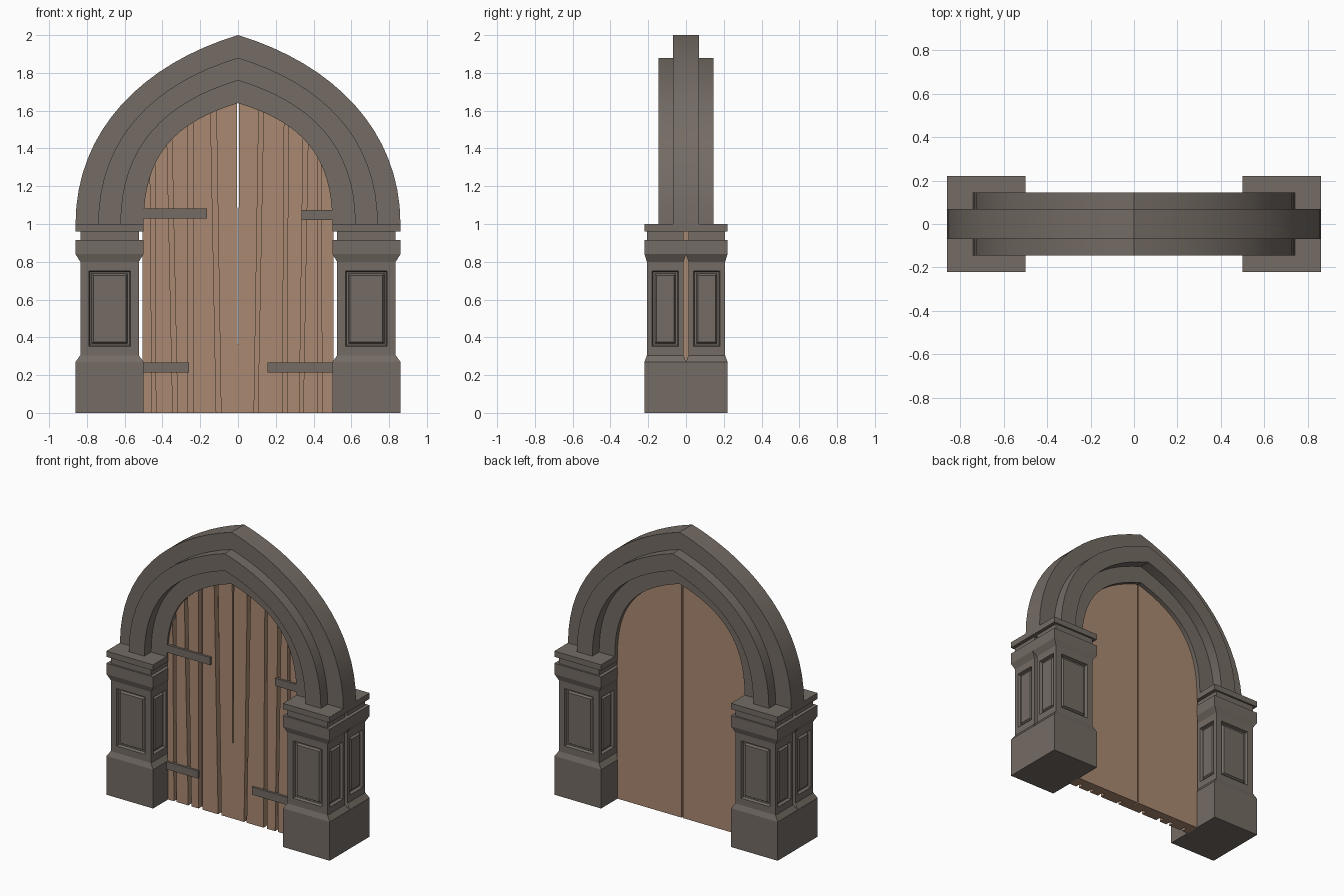
import bpy, bmesh, math
from mathutils import Vector

cube = bpy.data.objects.get("Cube")
if cube:
    bpy.data.objects.remove(cube, do_unlink=True)


def material(name, rgb):
    m = bpy.data.materials.new(name)
    m.use_nodes = True
    m.diffuse_color = (*rgb, 1)
    m.node_tree.nodes["Principled BSDF"].inputs["Base Color"].default_value = (*rgb, 1)
    return m


STONE = material("grey stone", (0.175, 0.148, 0.128))
WOOD = material("brown wood", (0.40, 0.25, 0.165))


def finish(bm, name, mat):
    bmesh.ops.recalc_face_normals(bm, faces=bm.faces)
    me = bpy.data.meshes.new(name)
    bm.to_mesh(me)
    bm.free()
    me.materials.append(mat)
    ob = bpy.data.objects.new(name, me)
    bpy.context.collection.objects.link(ob)
    return ob


def arch_point(w, t):
    """Point on the right half of a pointed arch with half width w."""
    k = w - 0.5
    pts = [(w, 1), (w, 1.37 + 0.36 * k), (0.33 + 0.47 * k, 1.54 + 0.86 * k), (0, 1.14 + w)]
    b = [(1 - t) ** 3, 3 * t * (1 - t) ** 2, 3 * t * t * (1 - t), t ** 3]
    return Vector((sum(c * p[0] for c, p in zip(b, pts)), sum(c * p[1] for c, p in zip(b, pts))))


# Stepped stone arch swept along the pointed curve
def stone_arch():
    half = [(0.86, -0.07), (0.74, -0.07), (0.74, -0.145), (0.62, -0.145), (0.62, -0.07), (0.5, -0.07)]
    section = half + [(w, -y) for w, y in reversed(half)]
    n = 16
    stations = [(1, i / n) for i in range(n + 1)] + [(-1, i / n) for i in reversed(range(n))]
    bm = bmesh.new()
    rings = []
    for side, t in stations:
        ring = []
        for w, y in section:
            p = arch_point(w, t)
            ring.append(bm.verts.new((side * p.x, y, p.y)))
        rings.append(ring)
    m = len(section)
    for a, b in zip(rings, rings[1:]):
        for i in range(m):
            j = (i + 1) % m
            bm.faces.new((a[i], a[j], b[j], b[i]))
    bm.faces.new(rings[0])
    bm.faces.new(rings[-1])
    ob = finish(bm, "stone_arch", STONE)
    bpy.ops.object.select_all(action="DESELECT")
    ob.select_set(True)
    bpy.context.view_layer.objects.active = ob
    bpy.ops.object.shade_smooth_by_angle(angle=math.radians(25))


# Pillar block with moulded profile and raised panels on each shaft side
def pillar(name, cx, cy):
    wide, slim = (0.18, 0.11), (0.155, 0.097)
    levels = [(0, wide), (0.27, wide), (0.305, slim), (0.8, slim), (0.84, wide), (0.915, wide),
              (0.915, slim), (0.96, slim), (0.96, wide), (1.0, wide)]
    bm = bmesh.new()
    rings = [[bm.verts.new((cx + sx * hx, cy + sy * hy, z))
              for sx, sy in ((-1, -1), (1, -1), (1, 1), (-1, 1))] for z, (hx, hy) in levels]
    shaft = []
    for k, (a, b) in enumerate(zip(rings, rings[1:])):
        for i in range(4):
            j = (i + 1) % 4
            f = bm.faces.new((a[i], a[j], b[j], b[i]))
            if k == 2:
                shaft.append(f)
    bm.faces.new(rings[0][::-1])
    bm.faces.new(rings[-1])
    bm.normal_update()
    for f in shaft:
        bmesh.ops.inset_individual(bm, faces=[f], thickness=0.02, depth=0)
        c = f.calc_center_median()
        for v in f.verts:
            d = v.co - c
            v.co = c + Vector((math.copysign(0.11, d.x) if abs(d.x) > 0.01 else d.x,
                               math.copysign(0.07, d.y) if abs(d.y) > 0.01 else d.y,
                               math.copysign(0.2, d.z)))
        for thickness, depth in ((0.008, -0.02), (0.014, 0), (0.012, 0.014)):
            bm.normal_update()
            bmesh.ops.inset_individual(bm, faces=[f], thickness=thickness, depth=depth)
    finish(bm, name, STONE)


# Flat board: outline in x and z, extruded along y
def board(name, outline, y0, y1, mat):
    bm = bmesh.new()
    front = [bm.verts.new((x, y0, z)) for x, z in outline]
    back = [bm.verts.new((x, y1, z)) for x, z in outline]
    bm.faces.new(front)
    bm.faces.new(back[::-1])
    for i in range(len(outline)):
        j = (i + 1) % len(outline)
        bm.faces.new((front[i], front[j], back[j], back[i]))
    finish(bm, name, mat)


DOOR_CURVE = [arch_point(0.505, i / 40) for i in range(41)]


def door_top(x):
    x = abs(x)
    for p, q in zip(DOOR_CURVE, DOOR_CURVE[1:]):
        if q.x <= x <= p.x and p.x > q.x:
            return p.y + (q.y - p.y) * (p.x - x) / (p.x - q.x)
    return 1.0


def plank_outline(bottom, top, steps=8):
    xs = [top[1] + (top[0] - top[1]) * i / steps for i in range(steps + 1)]
    return [(bottom[0], 0), (bottom[1], 0)] + [(x, door_top(x)) for x in xs]


stone_arch()
for sx, side in ((1, "left"), (-1, "right")):
    for sy, depth in ((-1, "front"), (1, "back")):
        pillar(f"{depth}_{side}_pillar", sx * 0.68, sy * 0.11)
    # Backing leaf of the door
    leaf = [(sx * 0.005, 0)] + [(sx * 0.505, 0)] + [(sx * p.x, p.y) for p in DOOR_CURVE if p.x > 0.005]
    leaf.append((sx * 0.005, door_top(0.005)))
    board(f"{side}_door_leaf", leaf, -0.015, 0.04, WOOD)

# Uneven front planks: (bottom left, bottom right), (top left, top right)
planks = [
    ((-0.505, -0.455), (-0.505, -0.465)), ((-0.435, -0.345), (-0.44, -0.375)),
    ((-0.32, -0.265), (-0.35, -0.265)), ((-0.235, -0.115), (-0.235, -0.145)),
    ((-0.09, 0), (-0.115, -0.006)), ((0, 0.085), (0.006, 0.11)),
    ((0.105, 0.235), (0.135, 0.245)), ((0.26, 0.325), (0.265, 0.345)),
    ((0.345, 0.42), (0.37, 0.42)), ((0.445, 0.505), (0.44, 0.505)),
]
for i, (bottom, top) in enumerate(planks):
    board(f"door_plank_{i + 1}", plank_outline(bottom, top), -0.055, -0.015, WOOD)

# Hinge straps
straps = {
    "upper_right_strap": (-0.505, -0.165, 1.03), "upper_left_strap": (0.335, 0.505, 1.02),
    "lower_right_strap": (-0.505, -0.26, 0.215), "lower_left_strap": (0.155, 0.505, 0.215),
}
for name, (x0, x1, z) in straps.items():
    board(name, [(x0, z), (x1, z), (x1, z + 0.053), (x0, z + 0.053)], -0.07, -0.05, STONE)
